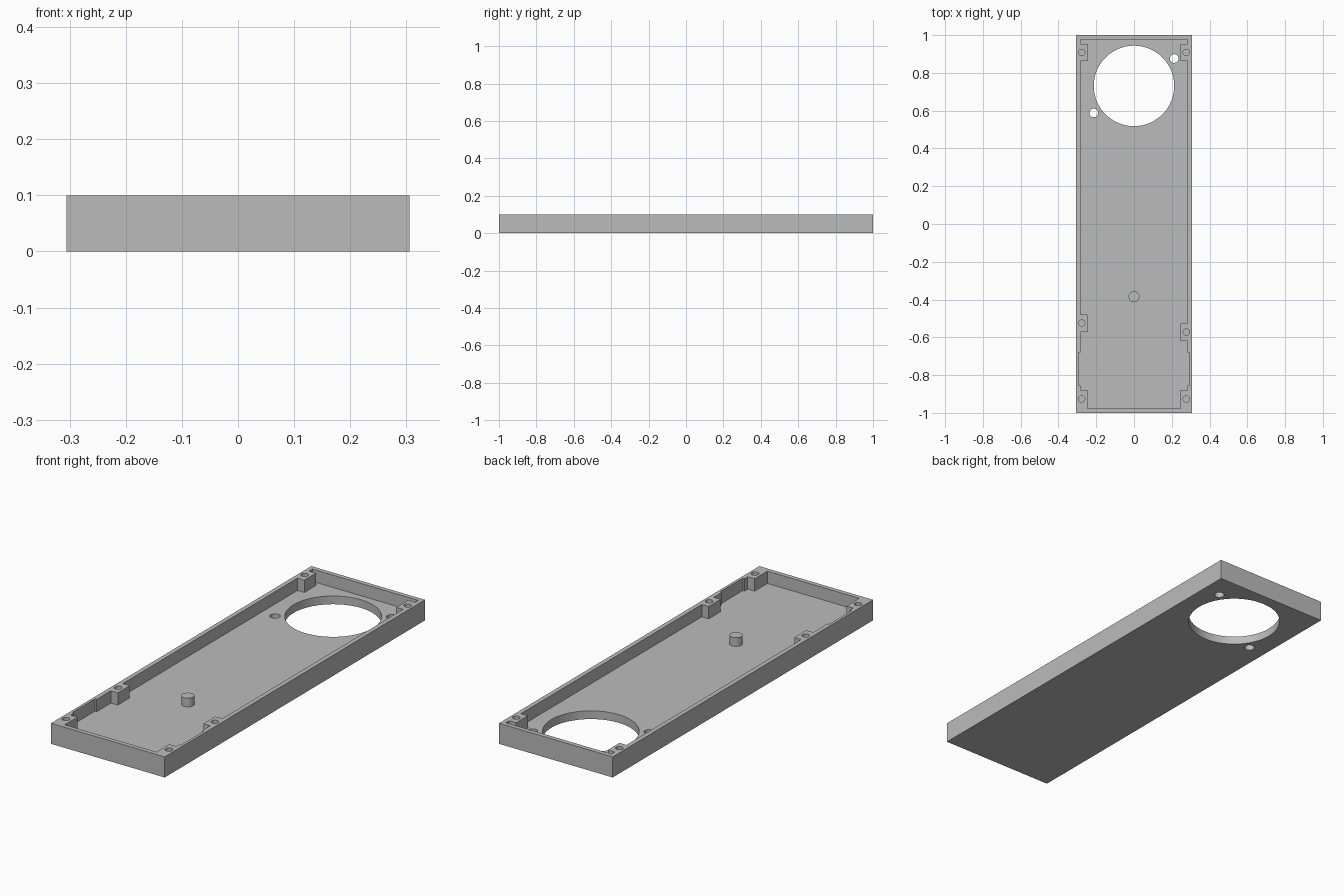
import bpy
import bmesh

cube = bpy.data.objects.get("Cube")
if cube:
    bpy.data.objects.remove(cube, do_unlink=True)

HALF_W, HEIGHT, FLOOR = 0.306, 0.1, 0.04
WALL_X, BOSS_X, RECESS_X = 0.284, 0.247, 0.293
END_Y = 0.978

grey = bpy.data.materials.new("light grey plastic")
grey.use_nodes = True
colour = (0.5, 0.5, 0.5, 1)
grey.diffuse_color = colour
grey.node_tree.nodes["Principled BSDF"].inputs["Base Color"].default_value = colour


def add_prism(name, outline, z0, z1):
    """Extrude a flat outline from z0 to z1."""
    bm = bmesh.new()
    face = bm.faces.new([bm.verts.new((x, y, z0)) for x, y in outline])
    result = bmesh.ops.extrude_face_region(bm, geom=[face])
    top = [v for v in result["geom"] if isinstance(v, bmesh.types.BMVert)]
    bmesh.ops.translate(bm, verts=top, vec=(0, 0, z1 - z0))
    bmesh.ops.recalc_face_normals(bm, faces=bm.faces)
    mesh = bpy.data.meshes.new(name)
    bm.to_mesh(mesh)
    bm.free()
    mesh.materials.append(grey)
    obj = bpy.data.objects.new(name, mesh)
    bpy.context.collection.objects.link(obj)
    return obj


def add_cylinder(name, x, y, radius, z0, z1, sides=32):
    bpy.ops.mesh.primitive_cylinder_add(
        vertices=sides, radius=radius, depth=z1 - z0, location=(x, y, (z0 + z1) / 2))
    obj = bpy.context.object
    obj.name = name
    obj.data.materials.append(grey)
    return obj


def select_only(obj):
    bpy.ops.object.select_all(action="DESELECT")
    obj.select_set(True)
    bpy.context.view_layer.objects.active = obj


def cut(target, cutter):
    cutter.hide_render = True
    select_only(target)
    mod = target.modifiers.new("cut", "BOOLEAN")
    mod.operation = "DIFFERENCE"
    mod.solver = "EXACT"
    mod.object = cutter
    bpy.ops.object.modifier_apply(modifier=mod.name)
    bpy.data.objects.remove(cutter, do_unlink=True)


def inner_side(side, mid_y):
    """Inner wall line from front to back, stepping round the screw bosses."""
    steps = [(BOSS_X, -END_Y, -0.88), (WALL_X, -0.88, -0.855),
             (RECESS_X, -0.855, -0.68), (WALL_X, -0.68, mid_y - 0.046),
             (BOSS_X, mid_y - 0.046, mid_y + 0.046), (WALL_X, mid_y + 0.046, 0.863),
             (BOSS_X, 0.863, 0.953), (WALL_X, 0.953, END_Y)]
    return [(side * x, y) for x, a, b in steps for y in (a, b)]


# Tray body with its stepped cavity
MID = {-1: -0.525, 1: -0.573}
tray = add_prism("tray_body", [(-HALF_W, -1), (HALF_W, -1), (HALF_W, 1), (-HALF_W, 1)], 0, HEIGHT)
cavity = inner_side(1, MID[1]) + inner_side(-1, MID[-1])[::-1]
cut(tray, add_prism("cavity_cutter", cavity, FLOOR, HEIGHT + 0.05))

# Large round opening and its two fixing holes
for x, y, r, n in ((0, 0.731, 0.213, 96), (0.213, 0.876, 0.023, 32), (-0.213, 0.588, 0.023, 32)):
    cut(tray, add_cylinder("opening_cutter", x, y, r, -0.05, HEIGHT - 0.01, n))

# Blind screw holes in the bosses
for side in (-1, 1):
    for y in (0.908, MID[side], -0.926):
        cut(tray, add_cylinder("screw_cutter", side * 0.277, y, 0.017, FLOOR, HEIGHT + 0.05, 24))

# Locating post on the floor
post = add_cylinder("locating_post", 0, -0.385, 0.029, FLOOR - 0.01, 0.082)

for obj in (tray, post):
    select_only(obj)
    bpy.ops.object.shade_smooth_by_angle()
